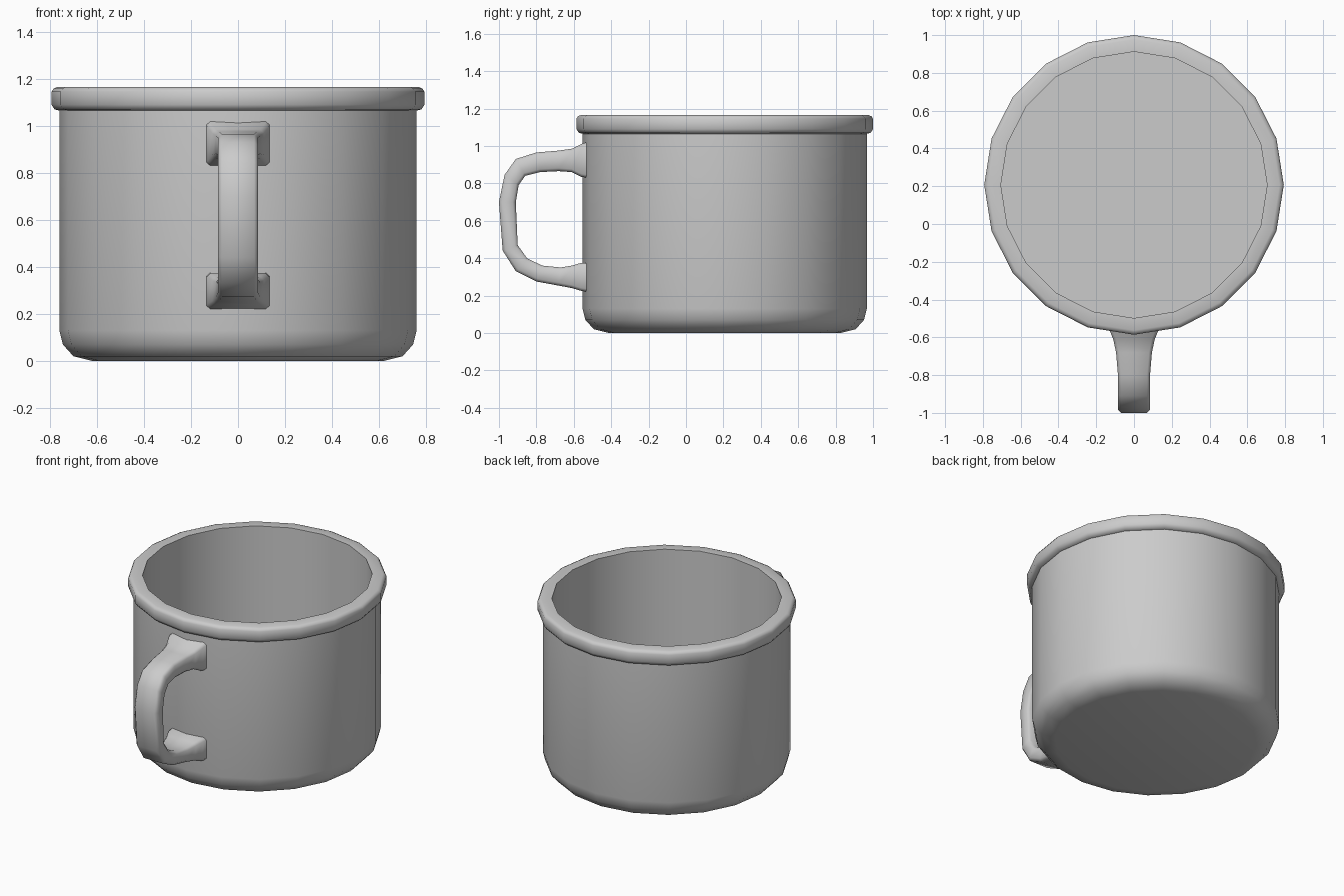
import bpy
import bmesh
from math import sin, cos, tau, radians
from mathutils import Vector

SIDES = 20
CUP_CENTRE_Y = 0.207

default_cube = bpy.data.objects.get("Cube")
if default_cube:
    bpy.data.objects.remove(default_cube, do_unlink=True)

# Single plain grey for the whole mug
grey = bpy.data.materials.new("plain grey")
grey.use_nodes = True
grey.diffuse_color = (0.6, 0.6, 0.6, 1)
grey.node_tree.nodes["Principled BSDF"].inputs["Base Color"].default_value = grey.diffuse_color


def loft(name, rings, smooth_angle):
    """Bridge a list of equal-sized point rings and cap both ends."""
    bm = bmesh.new()
    loops = [[bm.verts.new(point) for point in ring] for ring in rings]
    for lower, upper in zip(loops, loops[1:]):
        count = len(lower)
        for i in range(count):
            j = (i + 1) % count
            bm.faces.new((lower[i], lower[j], upper[j], upper[i]))
    bm.faces.new(loops[0])
    bm.faces.new(loops[-1])
    bmesh.ops.recalc_face_normals(bm, faces=bm.faces)
    mesh = bpy.data.meshes.new(name)
    bm.to_mesh(mesh)
    bm.free()
    mesh.materials.append(grey)
    obj = bpy.data.objects.new(name, mesh)
    bpy.context.collection.objects.link(obj)
    bpy.ops.object.select_all(action="DESELECT")
    obj.select_set(True)
    bpy.context.view_layer.objects.active = obj
    bpy.ops.object.shade_smooth_by_angle(angle=radians(smooth_angle))
    return obj


def circle(radius, z):
    """Horizontal ring of points around the cup axis."""
    angles = [tau * i / SIDES for i in range(SIDES)]
    return [(radius * cos(a), CUP_CENTRE_Y + radius * sin(a), z) for a in angles]


def bevelled_section(outer, inner, half_width, bevel):
    """Rectangle with cut corners, spanning the outer and inner handle edges."""
    start, end = Vector((0, *outer)), Vector((0, *inner))
    inset = (end - start).normalized() * bevel
    right_side = [
        (half_width - bevel, start),
        (half_width, start + inset),
        (half_width, end - inset),
        (half_width - bevel, end),
    ]
    points = [Vector((x, p.y, p.z)) for x, p in right_side]
    return points + [Vector((-p.x, p.y, p.z)) for p in reversed(points)]


# Cup: rounded foot, straight wall, rolled rim, hollow inside
cup_profile = [
    (0.62, 0), (0.7, 0.02), (0.745, 0.07), (0.76, 0.13),
    (0.76, 1.065), (0.78, 1.07), (0.793, 1.09),
    (0.793, 1.145), (0.785, 1.158), (0.77, 1.165),
    (0.705, 1.165), (0.705, 0.06),
]
loft("cup", [circle(radius, z) for radius, z in cup_profile], 50)

# Handle: outer edge (y, z), inner edge (y, z), half width; feet flare at the wall
handle_stations = [
    ((-0.53, 1.02), (-0.53, 0.83), 0.135),
    ((-0.56, 1.01), (-0.56, 0.835), 0.13),
    ((-0.61, 0.985), (-0.61, 0.86), 0.11),
    ((-0.68, 0.975), (-0.68, 0.865), 0.095),
    ((-0.8, 0.965), (-0.78, 0.86), 0.085),
    ((-0.91, 0.93), (-0.86, 0.84), 0.085),
    ((-0.97, 0.845), (-0.895, 0.79), 0.085),
    ((-1, 0.7), (-0.91, 0.7), 0.085),
    ((-0.98, 0.44), (-0.9, 0.47), 0.085),
    ((-0.91, 0.33), (-0.85, 0.4), 0.085),
    ((-0.8, 0.275), (-0.77, 0.36), 0.085),
    ((-0.68, 0.253), (-0.67, 0.35), 0.095),
    ((-0.61, 0.24), (-0.61, 0.36), 0.11),
    ((-0.56, 0.225), (-0.56, 0.375), 0.13),
    ((-0.53, 0.22), (-0.53, 0.375), 0.135),
]
loft("handle", [bevelled_section(*station, 0.016) for station in handle_stations], 50)
